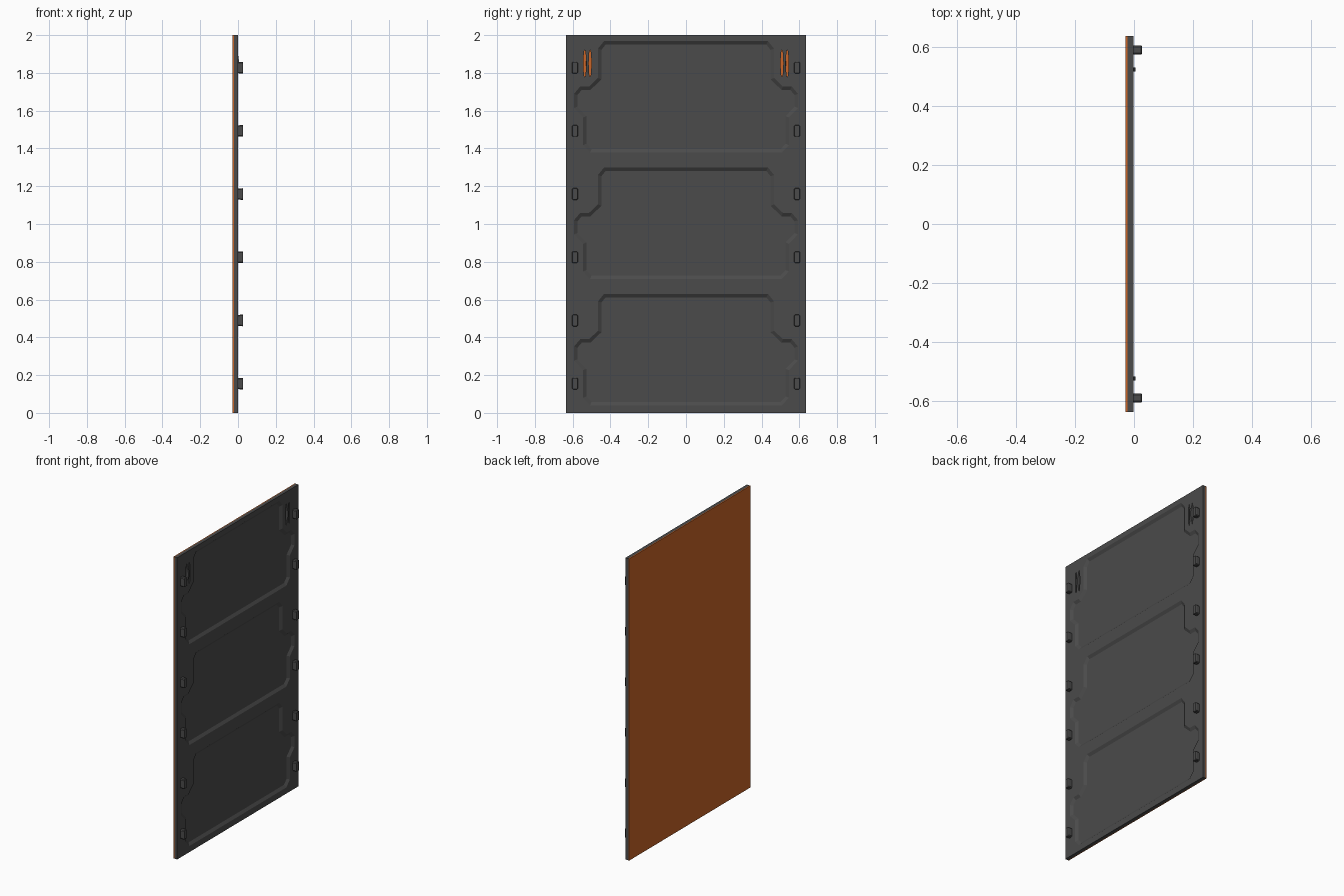
import bpy, bmesh, math
from mathutils import Vector

if "Cube" in bpy.data.objects:
    bpy.data.objects.remove(bpy.data.objects["Cube"])

BACK, SHEET, FRONT, PEG = -0.028, -0.022, -0.001, 0.027
HALF_W, HEIGHT = 0.635, 2.0


def material(name, rgb):
    m = bpy.data.materials.new(name)
    m.diffuse_color = (*rgb, 1)
    m.use_nodes = True
    m.node_tree.nodes["Principled BSDF"].inputs["Base Color"].default_value = m.diffuse_color
    return m


dark = material("dark_grey", (0.07, 0.07, 0.07))
orange = material("orange", (0.6, 0.13, 0.02))


def loft(name, sections, mat=None):
    """Closed solid from (x, [(y, z), ...]) sections with equal point counts."""
    bm = bmesh.new()
    rings = [[bm.verts.new((x, y, z)) for y, z in pts] for x, pts in sections]
    n = len(rings[0])
    for a, b in zip(rings, rings[1:]):
        for i in range(n):
            j = (i + 1) % n
            bm.faces.new((a[i], a[j], b[j], b[i]))
    bm.faces.new(rings[0][::-1])
    bm.faces.new(rings[-1])
    bmesh.ops.recalc_face_normals(bm, faces=bm.faces)
    me = bpy.data.meshes.new(name)
    bm.to_mesh(me)
    bm.free()
    ob = bpy.data.objects.new(name, me)
    bpy.context.collection.objects.link(ob)
    if mat:
        me.materials.append(mat)
    return ob


def rect(y0, y1, z0, z1):
    return [(y0, z0), (y1, z0), (y1, z1), (y0, z1)]


def chamfered(y, z, hy, hz, c):
    return [(y - hy + c, z - hz), (y + hy - c, z - hz), (y + hy, z - hz + c), (y + hy, z + hz - c),
            (y + hy - c, z + hz), (y - hy + c, z + hz), (y - hy, z + hz - c), (y - hy, z - hz + c)]


def inset(pts, d):
    """Mitred inward offset of a counter-clockwise outline."""
    out = []
    for i, p in enumerate(pts):
        p = Vector(p)
        e1 = (p - Vector(pts[i - 1])).normalized()
        e2 = (Vector(pts[(i + 1) % len(pts)]) - p).normalized()
        n1, n2 = Vector((-e1.y, e1.x)), Vector((-e2.y, e2.x))
        q = p + (n1 + n2) * (d / (1 + n1.dot(n2)))
        out.append((q.x, q.y))
    return out


# coloured back sheet and dark front board
loft("back_sheet", [(BACK, rect(-HALF_W, HALF_W, 0, HEIGHT)),
                    (SHEET, rect(-HALF_W, HALF_W, 0, HEIGHT))], orange)
board = loft("front_board", [(SHEET, rect(-HALF_W, HALF_W, 0, HEIGHT)),
                             (FRONT, rect(-HALF_W, HALF_W, 0, HEIGHT))], dark)


def cut(cutter):
    cutter.hide_render = True
    cutter.display_type = 'WIRE'
    mod = board.modifiers.new(cutter.name, 'BOOLEAN')
    mod.operation, mod.solver, mod.object = 'DIFFERENCE', 'EXACT', cutter


# three stepped recesses with sloped walls
half = [(0.508, 0.04), (0.545, 0.08), (0.545, 0.226), (0.593, 0.276), (0.593, 0.351), (0.56, 0.39),
        (0.513, 0.39), (0.466, 0.435), (0.466, 0.59), (0.434, 0.63)]
for k in range(3):
    up = [(y, z + 0.669 * k) for y, z in half]
    outline = up + [(-y, z) for y, z in reversed(up)]
    cut(loft("recess_cutter", [(0.01, outline), (FRONT, outline),
                               (FRONT - 0.012, inset(outline, 0.018))], dark))

# paired finger slots with a bowed grip bar between them
for side in (-1, 1):
    yc, zc = side * 0.522, 1.85
    for dy in (-0.014, 0.014):
        ring = [(yc + dy + 0.007 * math.cos(t * math.tau / 20), zc + 0.072 * math.sin(t * math.tau / 20))
                for t in range(20)]
        cut(loft("slot_cutter", [(SHEET - 0.001, ring), (0.01, ring)], dark))
    loft("grip_bar", [(FRONT - 0.002, chamfered(yc, zc, 0.007, 0.06, 0.003)),
                      (FRONT + 0.003, chamfered(yc, zc, 0.007, 0.035, 0.003)),
                      (0.005, chamfered(yc, zc, 0.006, 0.015, 0.003))], dark)

# mounting pegs down both edges
for side in (-1, 1):
    for k in range(6):
        y, z = side * 0.588, 0.155 + 0.3345 * k
        loft("mounting_peg", [(FRONT - 0.002, chamfered(y, z, 0.015, 0.029, 0.005)),
                              (PEG - 0.003, chamfered(y, z, 0.015, 0.031, 0.005)),
                              (PEG, chamfered(y, z, 0.013, 0.029, 0.005))], dark)
